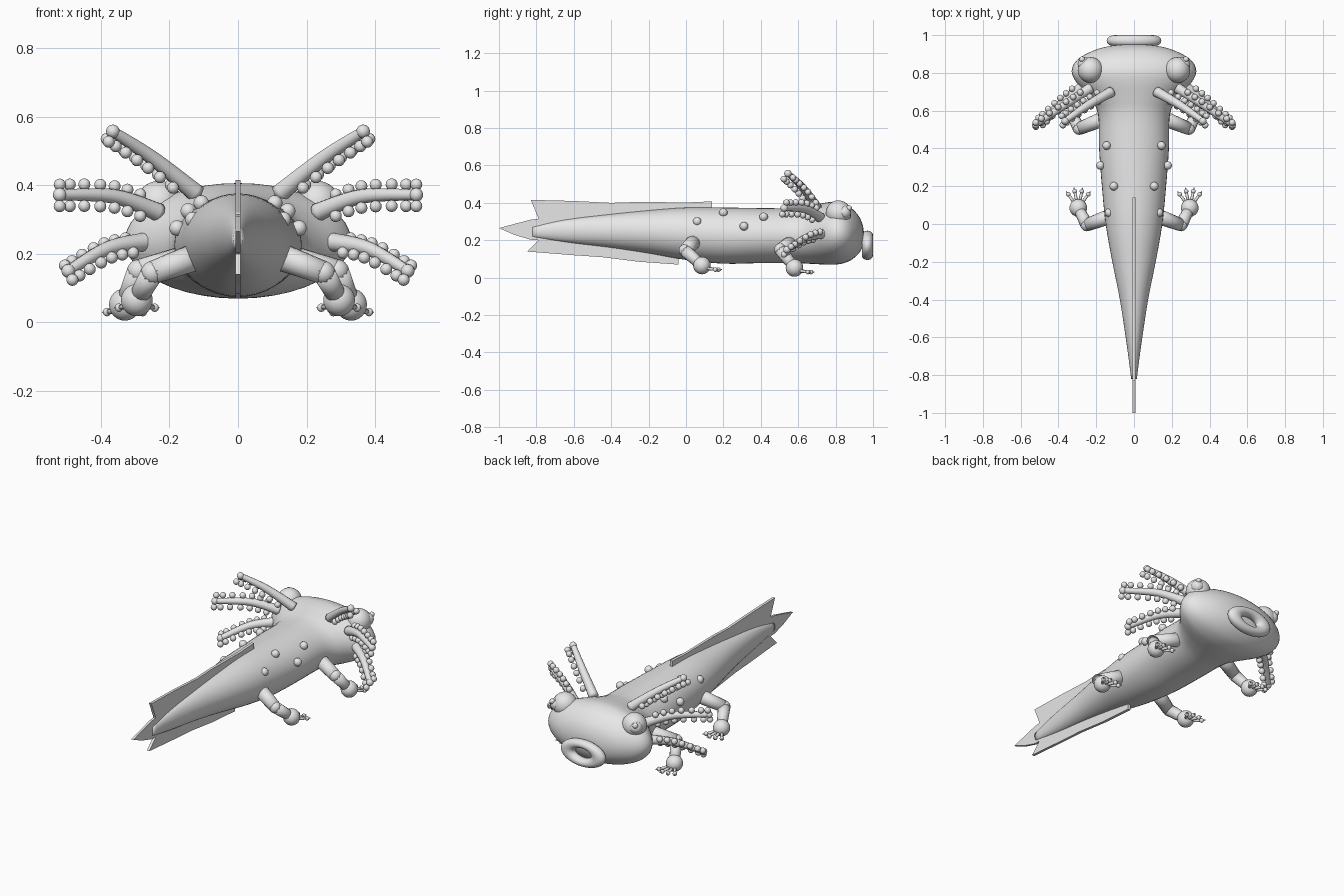
import bpy, bmesh, math
from mathutils import Vector, Matrix

if "Cube" in bpy.data.objects:
    bpy.data.objects.remove(bpy.data.objects["Cube"])

skin = bpy.data.materials.new("pale_grey")
skin.diffuse_color = (0.8, 0.8, 0.8, 1)
skin.use_nodes = True
skin.node_tree.nodes["Principled BSDF"].inputs["Base Color"].default_value = skin.diffuse_color


def finish(name, bm, smooth=True):
    bmesh.ops.recalc_face_normals(bm, faces=bm.faces)
    me = bpy.data.meshes.new(name)
    bm.to_mesh(me)
    bm.free()
    me.materials.append(skin)
    ob = bpy.data.objects.new(name, me)
    bpy.context.collection.objects.link(ob)
    for p in me.polygons:
        p.use_smooth = smooth
    return ob


def spline(pts, steps):
    """Catmull-Rom interpolation of equal-length tuples."""
    pts = [Vector(p) for p in pts]
    out = []
    for i in range(len(pts) - 1):
        b, c = pts[i], pts[i + 1]
        a = pts[i - 1] if i else b
        d = pts[i + 2] if i + 2 < len(pts) else c
        for s in range(steps):
            t = s / steps
            out.append(0.5 * (2 * b + (c - a) * t + (2 * a - 5 * b + 4 * c - d) * t * t
                              + (3 * b - a - 3 * c + d) * t ** 3))
    return out + [pts[-1]]


def loft(bm, rings):
    loops = [[bm.verts.new(v) for v in r] for r in rings]
    n = len(loops[0])
    for a, b in zip(loops, loops[1:]):
        for i in range(n):
            bm.faces.new((a[i], a[(i + 1) % n], b[(i + 1) % n], b[i]))
    bm.faces.new(loops[0])
    bm.faces.new(loops[-1])


def tube(bm, path, r0, r1, n=12):
    rings = []
    for i, p in enumerate(path):
        d = path[min(i + 1, len(path) - 1)] - path[max(i - 1, 0)]
        q = d.to_track_quat('Z', 'Y')
        r = r0 + (r1 - r0) * i / (len(path) - 1)
        rings.append([p + q @ Vector((r * math.cos(k * math.tau / n), r * math.sin(k * math.tau / n), 0))
                      for k in range(n)])
    loft(bm, rings)


def ball(bm, c, r, seg=12, scale=(1, 1, 1)):
    bmesh.ops.create_uvsphere(bm, u_segments=seg, v_segments=max(6, seg * 2 // 3), radius=r,
                              matrix=Matrix.Translation(c) @ Matrix.Diagonal((*scale, 1)))


# Body and broad head: elliptical sections (y, centre z, half width, half height)
profile = [(-.82, .245, .015, .028), (-.65, .25, .037, .06), (-.4, .25, .075, .09), (-.2, .245, .115, .115),
           (0, .235, .15, .14), (.2, .225, .17, .15), (.4, .225, .185, .147), (.58, .225, .19, .147),
           (.67, .23, .235, .156), (.75, .236, .305, .166), (.81, .238, .33, .167), (.87, .235, .30, .148),
           (.92, .23, .21, .105), (.945, .226, .11, .055), (.952, .225, .01, .005)]
bm = bmesh.new()
loft(bm, [[(rx * math.cos(k * math.tau / 40), y, zc + rz * math.sin(k * math.tau / 40)) for k in range(40)]
          for y, zc, rx, rz in spline(profile, 4)])
finish("body", bm)


# Thin fins along the back, the belly and the tail tip
def fin(name, outline, half=0.008):
    bm = bmesh.new()
    face = bm.faces.new([bm.verts.new((-half, y, z)) for y, z in outline])
    ext = bmesh.ops.extrude_face_region(bm, geom=[face])
    bmesh.ops.translate(bm, vec=(2 * half, 0, 0), verts=[v for v in ext["geom"] if isinstance(v, bmesh.types.BMVert)])
    finish(name, bm, False)


fin("back_fin", [(.14, .34), (.14, .408), (0, .402), (-.25, .405), (-.4, .4), (-.6, .41), (-.83, .416),
                 (-.79, .32), (-.79, .25), (-.4, .25)])
fin("belly_fin", [(-.04, .2), (-.04, .07), (-.25, .085), (-.45, .11), (-.6, .12), (-.85, .14),
                  (-.79, .2), (-.79, .25), (-.4, .25)])
fin("tail_tip", [(-.76, .318), (-.83, .31), (-.9, .292), (-1, .265), (-.92, .23), (-.83, .203), (-.76, .2)], .007)

# Ring-shaped mouth
bm = bmesh.new()
rings = []
for i in range(40):
    a = i * math.tau / 40
    rings.append([bm.verts.new(((.1 + .045 * math.cos(b)) * math.cos(a), .97 + .03 * math.sin(b),
                                .173 + .54 * (.1 + .045 * math.cos(b)) * math.sin(a)))
                  for b in [j * math.tau / 16 for j in range(16)]])
for i in range(40):
    for j in range(16):
        a, b, k = rings[i], rings[(i + 1) % 40], (j + 1) % 16
        bm.faces.new((a[j], b[j], b[k], a[k]))
finish("mouth", bm)

# Gills: path points, then the two bead offsets
gills = {
    "upper": ([(.12, .70, .375), (.25, .625, .48), (.365, .545, .557)], [(.018, .027, -.022), (.012, -.022, -.03)]),
    "middle": ([(.23, .72, .32), (.36, .635, .367), (.52, .525, .372)], [(0, .012, .03), (0, -.01, -.033)]),
    "lower": ([(.27, .73, .235), (.38, .645, .215), (.495, .54, .15)], [(.01, .022, .016), (-.012, -.016, -.026)]),
}
# Legs: hip, elbow, foot
legs = {
    "front": [(.13, .57, .19), (.29, .505, .15), (.33, .58, .052)],
    "hind": [(.10, .05, .20), (.25, -.005, .145), (.295, .085, .065)],
}
warts = [(.145, .415, .325), (.178, .31, .275), (.107, .2, .348), (.132, .06, .30)]

for side, label in ((1, "right"), (-1, "left")):
    def m(p):
        return Vector((p[0] * side, p[1], p[2]))

    # Eye with pupil and small glint
    for part, c, r in (("eye", (.23, .815, .345), .068), ("pupil", (.262, .847, .35), .036),
                       ("eye_glint", (.275, .872, .372), .015)):
        bm = bmesh.new()
        ball(bm, m(c), r, 24)
        finish(f"{part}_{label}", bm)

    # Feathery gill stalks and their beads
    for g, (pts, offsets) in gills.items():
        path = spline([m(p) for p in pts], 8)
        bm = bmesh.new()
        tube(bm, path, .028, .015)
        finish(f"{g}_gill_stalk_{label}", bm)
        bm = bmesh.new()
        ball(bm, path[-1], .02)
        for i in range(4, 17, 2):
            for o in offsets:
                ball(bm, path[i] + m(o), .0175)
        finish(f"{g}_gill_beads_{label}", bm)

    # Bent legs, round feet and four spread toes with tips
    for l, (hip, elbow, foot) in legs.items():
        hip, elbow, foot = m(hip), m(elbow), m(foot)
        bm = bmesh.new()
        tube(bm, [hip, hip.lerp(elbow, .5), elbow], .042, .034, 14)
        tube(bm, [elbow, elbow.lerp(foot, .5), foot], .034, .028, 14)
        ball(bm, elbow, .034, 14)
        finish(f"{l}_leg_{label}", bm)
        bm = bmesh.new()
        ball(bm, foot, .047, 18)
        finish(f"{l}_foot_{label}", bm)
        bm = bmesh.new()
        for a in (-38, -13, 13, 38):
            d = Vector((math.sin(math.radians(a)), math.cos(math.radians(a)), 0))
            tip = foot + d * .085 + Vector((0, .005, -.022))
            tube(bm, [foot + d * .03 + Vector((0, 0, -.015)), tip], .009, .007, 8)
            ball(bm, tip, .0125, 10)
            tube(bm, [tip, tip + d * .02], .008, .002, 8)
        finish(f"{l}_toes_{label}", bm)

    # Warts on the back
    bm = bmesh.new()
    for w in warts:
        ball(bm, m(w), .023, 14)
    finish(f"back_warts_{label}", bm)
